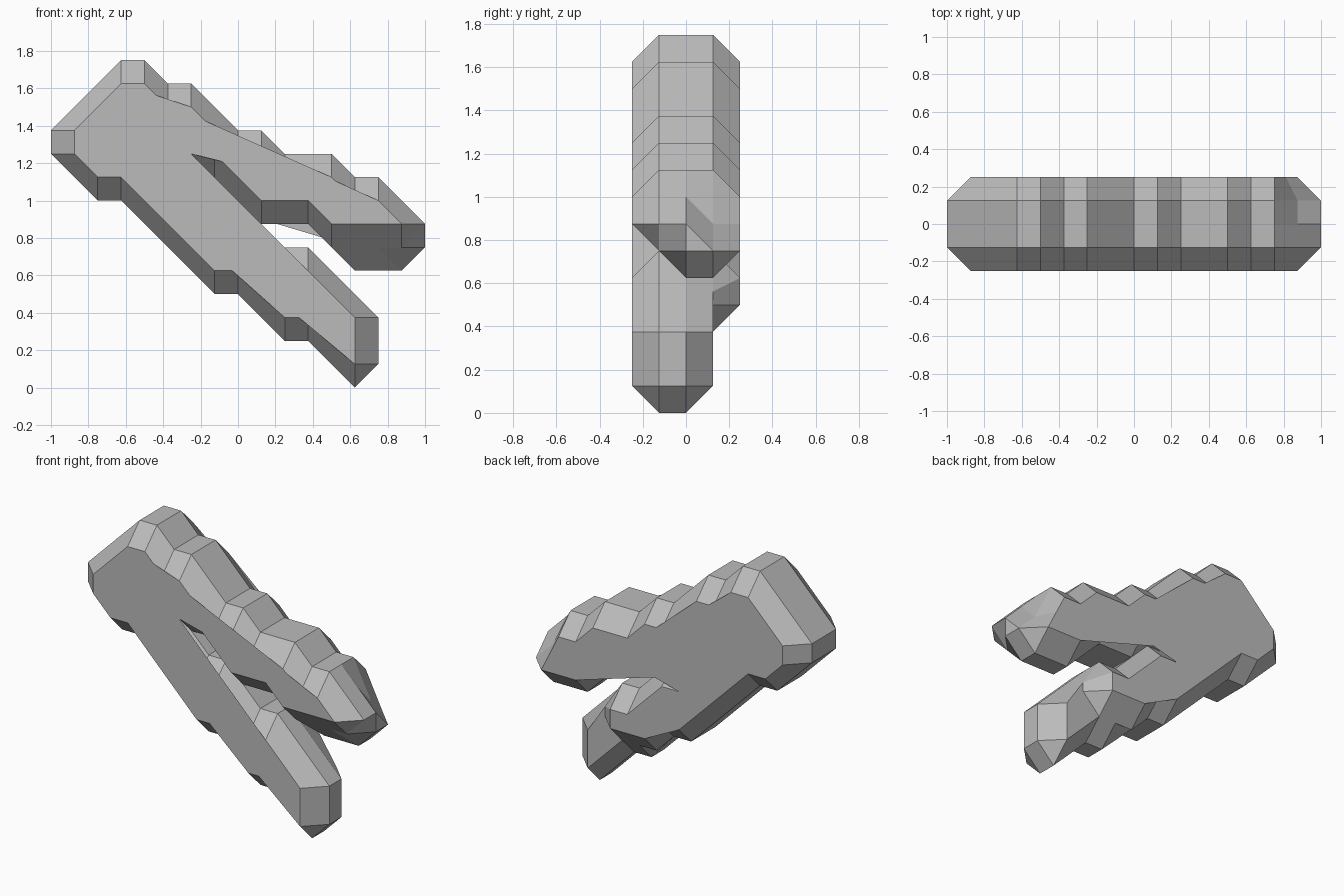
import bpy
import bmesh

if "Cube" in bpy.data.objects:
    bpy.data.objects.remove(bpy.data.objects["Cube"], do_unlink=True)

UNIT = 0.125

# Direction in which each kind of outline point moves to make the chamfer
INSET = {"L": (1, 0), "R": (-1, 0), "U": (0, -1), "D": (0, 1)}


def run(side, *points):
    return [(side, x, z) for x, z in points]


def outer(part):
    return [(x, z) for side, x, z in part]


def inner(part):
    return [(x + INSET[side][0], z + INSET[side][1]) for side, x, z in part]


# Outline sections, clockwise, in grid units
top = run("L", (-8, 10), (-8, 11)) + run(
    "U", (-5, 14), (-4, 14), (-3, 13), (-2, 13), (0, 11), (1, 11),
    (2, 10), (4, 10), (5, 9), (6, 9))
upper_tip = run("U", (7, 8)) + run("R", (8, 7)) + run("D", (7, 6), (6, 6), (4, 6))
fork = (run("D", (3, 7), (1, 7), (-1, 9), (-2, 9), (-3, 10), (-4, 10))
        + run("R", (-4, 10))
        + run("U", (-4, 10), (-3, 10), (-1, 8), (0, 8), (2, 6), (3, 6)))
lower_tip = run("R", (6, 3), (6, 1)) + run("D", (5, 0), (3, 2), (2, 2))
underside = run("D", (0, 4), (-1, 4), (-5, 8), (-6, 8))

# The two tips are lopsided: the upper one leans back, the lower one forward
upper_mid = [(7, 8), (8, 7), (8, 6), (7, 5), (5, 5)]
upper_back = [(7, 7), (8, 6), (8, 6), (7, 5), (5, 5)]
upper_cap = [(6.5, 7), (7, 6), (7, 6), (7, 6), (5, 6)]
lower_step = [(4, 4.5), (4, 4), (3, 3), (2, 3), (1, 3)]
lower_cap = [(3, 5), (3, 4), (3, 4), (2, 4), (1, 4)]


def ring(y, shape, upper, lower):
    outline = shape(top) + upper + shape(fork) + lower + shape(underside)
    return [(x * UNIT, y * UNIT, z * UNIT) for x, z in outline]


rings = [
    ring(-2, inner, inner(upper_tip), inner(lower_tip)),
    ring(-1, outer, outer(upper_tip), outer(lower_tip)),
    ring(0, outer, upper_mid, outer(lower_tip)),
    ring(1, outer, upper_back, inner(lower_tip)),
    ring(1, outer, upper_back, lower_step),
    ring(2, inner, upper_cap, lower_cap),
]

# Loft the rings into one faceted body
bm = bmesh.new()
loops = [[bm.verts.new(p) for p in r] for r in rings]


def add_face(verts):
    kept = [v for i, v in enumerate(verts) if (v.co - verts[i - 1].co).length > 1e-5]
    if len(kept) > 2:
        return bm.faces.new(kept)


for a, b in zip(loops, loops[1:]):
    for i in range(len(a)):
        j = (i + 1) % len(a)
        add_face([a[i], a[j], b[j], b[i]])
caps = [add_face(loops[0][::-1]), add_face(loops[-1])]
bmesh.ops.triangulate(bm, faces=caps)
flat = [f for f in bm.faces if f.calc_area() < 1e-6]
bmesh.ops.delete(bm, geom=flat, context="FACES")
loose = [v for v in bm.verts if not v.link_faces]
bmesh.ops.delete(bm, geom=loose, context="VERTS")

mesh = bpy.data.meshes.new("forked_body")
bm.to_mesh(mesh)
bm.free()
body = bpy.data.objects.new("forked_body", mesh)
bpy.context.collection.objects.link(body)

# Plain grey
grey = bpy.data.materials.new("grey")
grey.use_nodes = True
colour = (0.5, 0.5, 0.5, 1)
grey.diffuse_color = colour
grey.node_tree.nodes["Principled BSDF"].inputs["Base Color"].default_value = colour
mesh.materials.append(grey)
